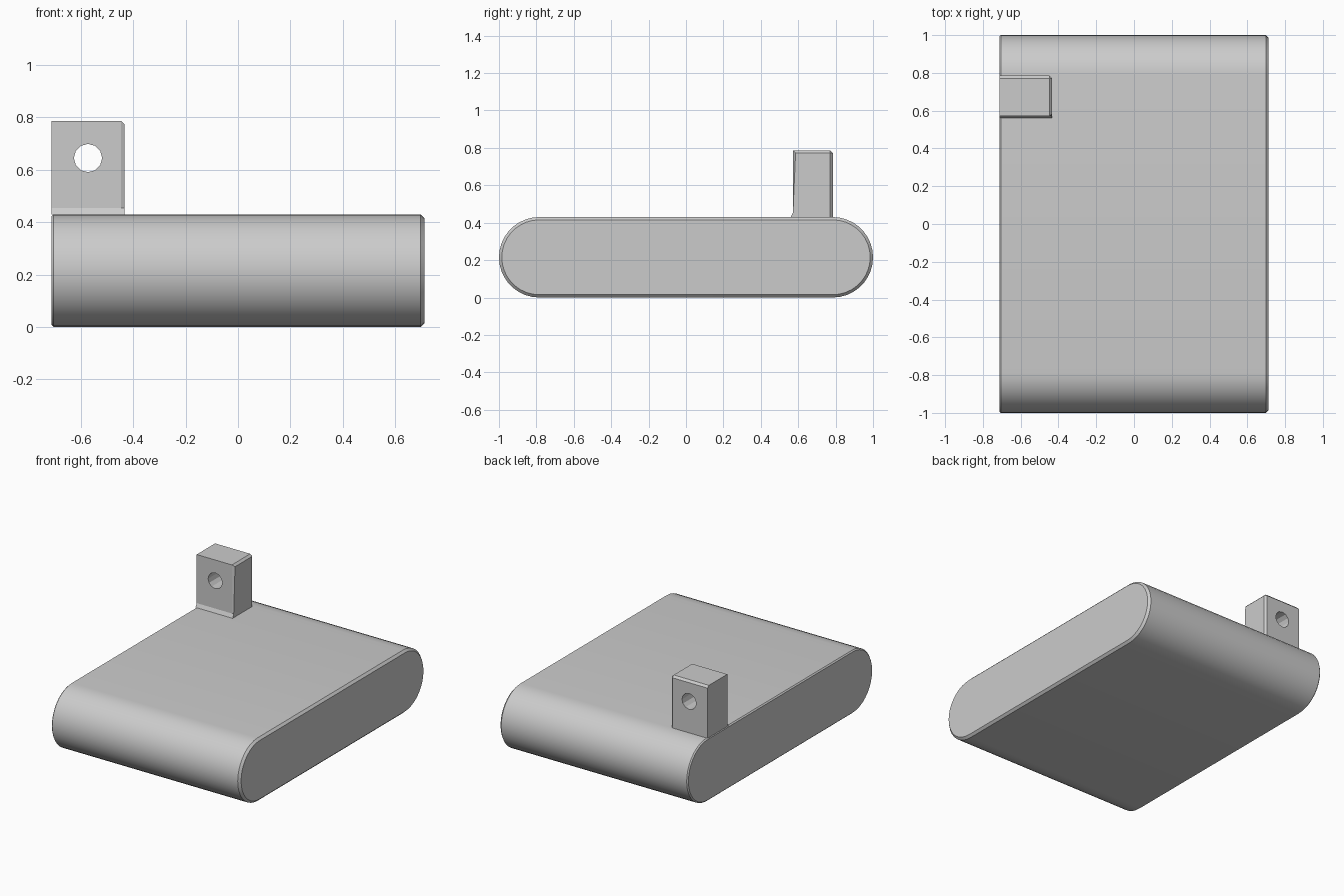
import bpy, bmesh, math
from mathutils import Matrix

cube = bpy.data.objects.get("Cube")
if cube:
    bpy.data.objects.remove(cube, do_unlink=True)

grey = bpy.data.materials.new("light grey")
grey.use_nodes = True
colour = (0.6, 0.6, 0.6, 1)
grey.diffuse_color = colour
grey.node_tree.nodes["Principled BSDF"].inputs["Base Color"].default_value = colour

X0, X1 = -0.713, 0.713
R, STRAIGHT = 0.215, 0.785


def extrude_profile(profile, x0, x1):
    """Extrude a closed (y, z) profile along x."""
    bm = bmesh.new()
    face = bm.faces.new([bm.verts.new((x0, y, z)) for y, z in profile])
    ext = bmesh.ops.extrude_face_region(bm, geom=[face])
    moved = [g for g in ext["geom"] if isinstance(g, bmesh.types.BMVert)]
    bmesh.ops.translate(bm, verts=moved, vec=(x1 - x0, 0, 0))
    bmesh.ops.recalc_face_normals(bm, faces=bm.faces)
    return bm


def chamfer(bm, rule, width):
    """Flat bevel on the edges whose two ends both pass the rule."""
    edges = [e for e in bm.edges if all(rule(v.co) for v in e.verts)]
    bmesh.ops.bevel(bm, geom=edges, offset=width, segments=1,
                    affect='EDGES', profile=0.5)


def finish(name, bm):
    mesh = bpy.data.meshes.new(name)
    bm.to_mesh(mesh)
    bm.free()
    mesh.materials.append(grey)
    obj = bpy.data.objects.new(name, mesh)
    bpy.context.collection.objects.link(obj)
    return obj


def shade(obj):
    bpy.ops.object.select_all(action='DESELECT')
    obj.select_set(True)
    bpy.context.view_layer.objects.active = obj
    bpy.ops.object.shade_smooth_by_angle(angle=math.radians(25))


# Slab with two half-round sides
STEPS = 18
stadium = []
for side in (1, -1):
    for i in range(STEPS + 1):
        a = math.pi * i / STEPS
        stadium.append((side * (STRAIGHT + R * math.sin(a)),
                        R - side * R * math.cos(a)))
bm = extrude_profile(stadium, X0, X1)
chamfer(bm, lambda c: c.x > X1 - 0.001, 0.015)
chamfer(bm, lambda c: c.x < X0 + 0.001 and abs(c.y) > STRAIGHT - 0.001, 0.008)
shade(finish("slab_body", bm))

# Upright lug, flared at its front foot
LX, TOP, BACK = -0.433, 0.787, 0.785
foot = [(0.56, 2 * R), (0.572, 0.455), (0.572, TOP), (BACK, TOP), (BACK, 2 * R)]
bm = extrude_profile(foot, X0, LX)
upper = lambda c: c.z > TOP - 0.001
chamfer(bm, lambda c: (c.x > LX - 0.001 and c.z > 2 * R + 0.001)
        or (upper(c) and c.y > BACK - 0.001)
        or (c.x > LX - 0.001 and c.y > BACK - 0.001), 0.014)
lug = finish("upright_lug", bm)

# Round hole through the lug
bm = bmesh.new()
bmesh.ops.create_cone(bm, cap_ends=True, segments=12, radius1=0.054, radius2=0.054,
                      depth=0.6, matrix=Matrix.Translation((-0.573, 0.68, 0.645))
                      @ Matrix.Rotation(math.pi / 2, 4, 'X'))
cutter = finish("hole_cutter", bm)
cutter.hide_render = True
cutter.display_type = 'WIRE'
hole = lug.modifiers.new("hole", 'BOOLEAN')
hole.operation = 'DIFFERENCE'
hole.solver = 'EXACT'
hole.object = cutter
shade(lug)
bpy.context.view_layer.objects.active = lug
bpy.ops.object.modifier_move_to_index(modifier="hole", index=0)
bpy.ops.object.modifier_apply(modifier="hole")
bpy.data.objects.remove(cutter, do_unlink=True)
shade(lug)
